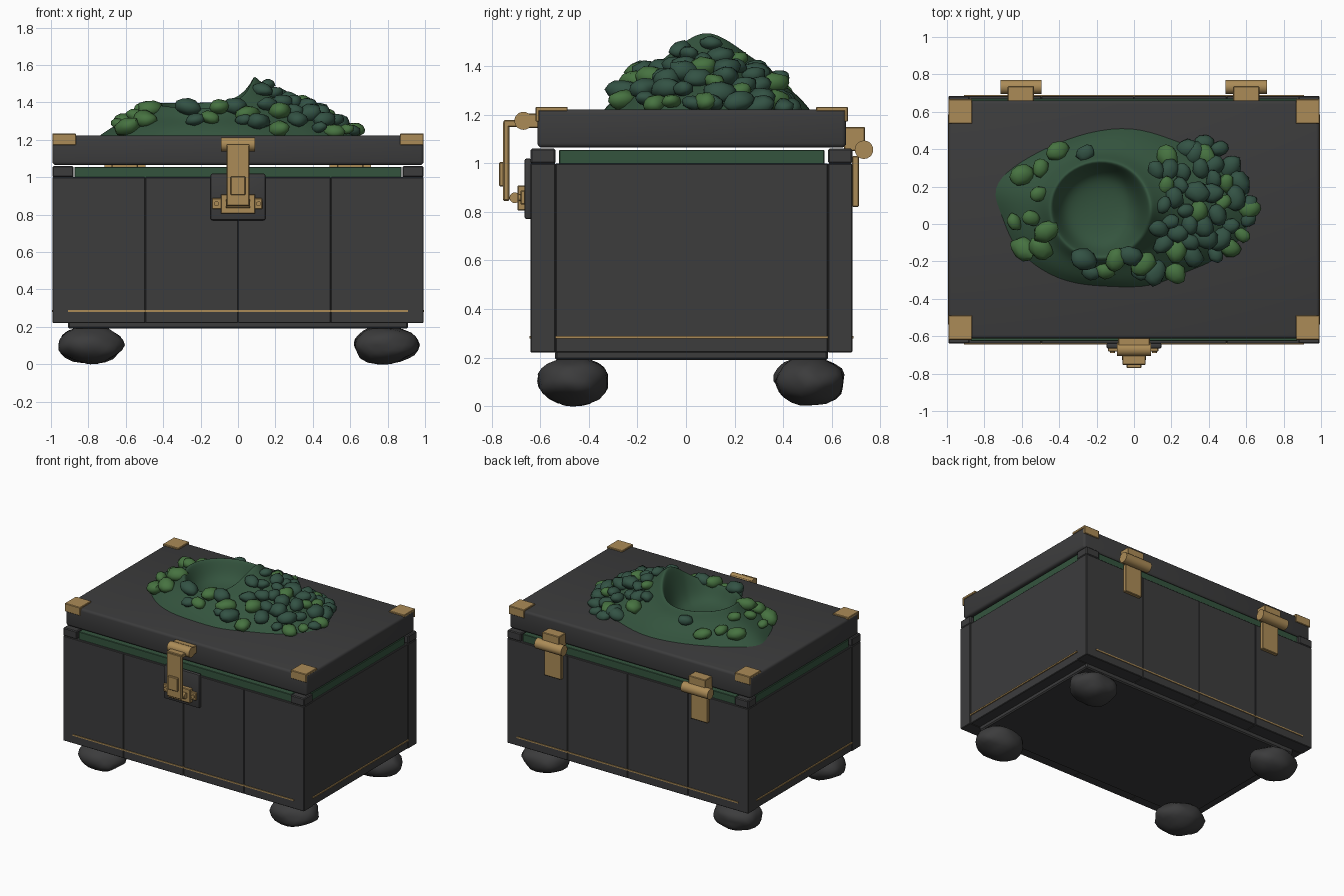
import bpy, bmesh, math, random
from mathutils import Vector, noise
from mathutils.bvhtree import BVHTree

random.seed(4)
if "Cube" in bpy.data.objects:
    bpy.data.objects.remove(bpy.data.objects["Cube"])


def material(name, r, g, b):
    m = bpy.data.materials.new(name)
    m.use_nodes = True
    m.diffuse_color = (r, g, b, 1)
    m.node_tree.nodes["Principled BSDF"].inputs["Base Color"].default_value = (r, g, b, 1)
    return m


charcoal = material("charcoal", 0.045, 0.045, 0.046)
brass = material("brass", 0.41, 0.26, 0.095)
moss = material("moss_green", 0.034, 0.088, 0.048)
leaf = material("leaf_green", 0.062, 0.17, 0.052)
pine = material("pine_green", 0.033, 0.085, 0.058)


def finish(name, bm, mat, smooth=None):
    mesh = bpy.data.meshes.new(name)
    bm.to_mesh(mesh)
    bm.free()
    mesh.materials.append(mat)
    obj = bpy.data.objects.new(name, mesh)
    bpy.context.collection.objects.link(obj)
    if smooth:
        for o in bpy.context.selected_objects:
            o.select_set(False)
        obj.select_set(True)
        bpy.context.view_layer.objects.active = obj
        bpy.ops.object.shade_smooth_by_angle(angle=math.radians(smooth))
    return obj


def box(name, xs, ys, zs, mat, bevel=0.004, segments=1):
    """Box spanning the given ranges, with bevelled edges."""
    bm = bmesh.new()
    bmesh.ops.create_cube(bm, size=1)
    for v in bm.verts:
        v.co = [(a + b) / 2 + c * (b - a) for c, (a, b) in zip(v.co, (xs, ys, zs))]
    if bevel:
        bmesh.ops.bevel(bm, geom=bm.edges[:], offset=bevel, segments=segments,
                        profile=0.5, affect='EDGES')
    return finish(name, bm, mat, 40 if segments > 1 else None)


def pin(name, centre, radius, length, mat, axis='X'):
    """Cylinder along X or Y."""
    bm = bmesh.new()
    bmesh.ops.create_cone(bm, cap_ends=True, segments=20, radius1=radius,
                          radius2=radius, depth=length)
    obj = finish(name, bm, mat, 40)
    obj.location = centre
    if axis == 'X':
        obj.rotation_euler.y = math.pi / 2
    else:
        obj.rotation_euler.x = math.pi / 2
    return obj


def stone(name, centre, size, mat, rough, tilt=0.0, detail=3):
    """Rounded irregular stone."""
    bm = bmesh.new()
    bmesh.ops.create_icosphere(bm, subdivisions=detail, radius=1)
    seed = Vector(centre) * 7
    for v in bm.verts:
        v.co *= 1 + rough * noise.noise(v.co * 1.6 + seed)
        v.co = [c * s for c, s in zip(v.co, size)]
    obj = finish(name, bm, mat, 60)
    obj.location = centre
    obj.rotation_euler = (random.uniform(-tilt, tilt), random.uniform(-tilt, tilt),
                          random.uniform(-3, 3) if tilt else 0)
    return obj


# Chest body: front and back planks, side panels, corner caps
FRONT, BACK = (-0.64, -0.537), (0.585, 0.685)
for label, ys in (("front", FRONT), ("back", BACK)):
    for i in range(4):
        x = -0.992 + i * 0.496
        box(f"{label}_plank", (x, x + 0.496), ys, (0.22, 1.0), charcoal)
    for s in (-1, 1):
        box(f"{label}_corner_cap", sorted((s * 0.88, s * 0.992)), ys, (1.0, 1.06), charcoal, 0.006)
for s in (-1, 1):
    box("side_panel", sorted((s * 0.88, s * 0.987)), (-0.537, 0.585), (0.22, 1.0), charcoal)
    box("side_lip", sorted((s * 0.88, s * 0.975)), (-0.523, 0.57), (0.99, 1.055), moss, 0.003)
    box("side_trim", sorted((s * 0.98, s * 0.995)), (-0.537, 0.585), (0.279, 0.289), brass, 0)
box("front_lip", (-0.875, 0.875), (-0.625, -0.54), (0.99, 1.055), moss, 0.003)
box("back_lip", (-0.875, 0.875), (0.59, 0.67), (0.99, 1.055), moss, 0.003)
box("front_trim", (-0.91, 0.91), (-0.645, -0.63), (0.279, 0.289), brass, 0)
box("back_trim", (-0.91, 0.91), (0.675, 0.69), (0.279, 0.289), brass, 0)
box("plinth", (-0.91, 0.91), (-0.54, 0.585), (0.19, 0.235), charcoal, 0.008)

# Feet
for x in (-0.79, 0.79):
    for y in (-0.465, 0.51):
        stone("foot", (x, y, 0.103), (0.172, 0.147, 0.1), charcoal, 0.12)

# Lid with brass corners
box("lid", (-0.992, 0.992), (-0.612, 0.66), (1.065, 1.222), charcoal, 0.018, 3)
for s in (-1, 1):
    xs = sorted((s * 0.867, s * 0.993))
    box("front_corner_top", xs, (-0.618, -0.488), (1.215, 1.233), brass, 0.003)
    box("front_corner_face", xs, (-0.619, -0.605), (1.172, 1.232), brass, 0.003)
    box("back_corner_top", xs, (0.536, 0.666), (1.215, 1.233), brass, 0.003)
    box("back_corner_face", xs, (0.653, 0.667), (1.172, 1.232), brass, 0.003)

# Front latch
box("latch_backplate", (-0.147, 0.147), (-0.666, -0.635), (0.77, 1.02), charcoal, 0.01, 2)
box("latch_plate", (-0.14, 0.13), (-0.682, -0.66), (0.83, 0.888), brass)
box("latch_keeper", (-0.092, 0.092), (-0.695, -0.66), (0.805, 0.908), brass)
for x in (-0.115, 0.11):
    pin("latch_screw", (x, -0.684, 0.858), 0.013, 0.014, brass, 'Y')
box("latch_mount", (-0.085, 0.085), (-0.65, -0.605), (1.145, 1.205), brass)
pin("latch_roller", (0, -0.67, 1.175), 0.037, 0.18, brass)
box("latch_arm", (-0.062, 0.062), (-0.752, -0.67), (1.15, 1.178), brass)
box("latch_strap", (-0.062, 0.062), (-0.754, -0.727), (0.845, 1.172), brass, 0.006)
box("latch_tab", (-0.04, 0.04), (-0.77, -0.75), (0.905, 1.005), brass)
pin("latch_catch", (0, -0.705, 0.858), 0.022, 0.13, brass)

# Back hinges
for x in (-0.605, 0.6):
    box("hinge_upper", (x - 0.07, x + 0.07), (0.65, 0.737), (1.05, 1.15), brass)
    pin("hinge_barrel", (x, 0.733, 1.056), 0.038, 0.22, brass)
    box("hinge_lower", (x - 0.07, x + 0.07), (0.684, 0.712), (0.82, 1.03), brass)

# Mossy mound with a crater, lofted in rings from the floor to the outline
OUTLINE = [(.65, .08), (.61, -.07), (.43, -.21), (.3, -.25), (.1, -.35), (-.12, -.34),
           (-.32, -.33), (-.5, -.26), (-.66, -.12), (-.71, .04), (-.78, .19), (-.66, .31),
           (-.48, .41), (-.25, .5), (0, .53), (.2, .46), (.41, .38), (.6, .22)]
BASE = 1.215
hollow = Vector((-0.18, 0.08))
bm = bmesh.new()
rings = []
for p in OUTLINE:
    edge = Vector(p)
    d = (edge - hollow).normalized()
    crest = 0.18 + 0.14 * max(0, d.x) ** 4 - 0.03 * max(0, -d.y)
    column = [(hollow + d * r, h) for r, h in
              ((0.09, 0.03), (0.18, 0.05), (0.225, crest * 0.6), (0.262, crest * 1.06))]
    rim = hollow + d * 0.28
    column += [(rim.lerp(edge, t), crest * f) for t, f in
               ((0.0, 1), (0.2, 0.7), (0.45, 0.52), (0.75, 0.3), (1, 0))]
    rings.append([bm.verts.new((q.x, q.y, BASE + h)) for q, h in column])
middle = bm.verts.new((hollow.x, hollow.y, BASE + 0.025))
for a, b in zip(rings, rings[1:] + rings[:1]):
    bm.faces.new((middle, b[0], a[0]))
    for i in range(len(a) - 1):
        bm.faces.new((a[i], b[i], b[i + 1], a[i + 1]))
bmesh.ops.recalc_face_normals(bm, faces=bm.faces[:])
if sum(f.normal.z for f in bm.faces) < 0:
    bmesh.ops.reverse_faces(bm, faces=bm.faces[:])
tree = BVHTree.FromBMesh(bm)
mound = finish("mound", bm, moss, 180)
mound.modifiers.new("soften", 'SUBSURF').levels = 2
mound.modifiers["soften"].render_levels = 2

# Pebbles: scattered ones by position, then a dense heap on one side
spots = [(-.6, .26), (-.5, .3), (-.41, .39), (-.26, .38), (-.51, .16), (-.64, .01),
         (-.55, .03), (-.59, -.13), (-.5, -.13), (-.47, -.04), (-.27, -.19), (-.23, -.26),
         (-.15, -.25), (-.1, -.19), (-.02, -.17), (.05, -.21), (.11, -.26), (.03, -.26),
         (.33, .38), (.22, -.26), (.62, .08)]
pebbles = [(x, y, random.uniform(0.045, 0.078)) for x, y in spots]
heap = []
for _ in range(1500):
    x, y = random.uniform(0.06, 0.62), random.uniform(-0.2, 0.44)
    inside = ((x - 0.34) / 0.29) ** 2 + ((y - 0.12) / 0.32) ** 2 < 1
    if inside and (Vector((x, y)) - hollow).length > 0.32:
        if all(math.dist((x, y), q[:2]) > 0.068 for q in heap):
            heap.append((x, y, random.uniform(0.045, 0.075)))
for i, (x, y, r) in enumerate(pebbles + heap):
    hit = tree.ray_cast(Vector((x, y, 3)), Vector((0, 0, -1)))[0]
    z = (hit.z if hit else BASE) + 0.018
    stone("pebble", (x, y, z), (r, r * 0.8, r * 0.62), random.choice((leaf, pine)),
          0.2, 0.3, 2)
